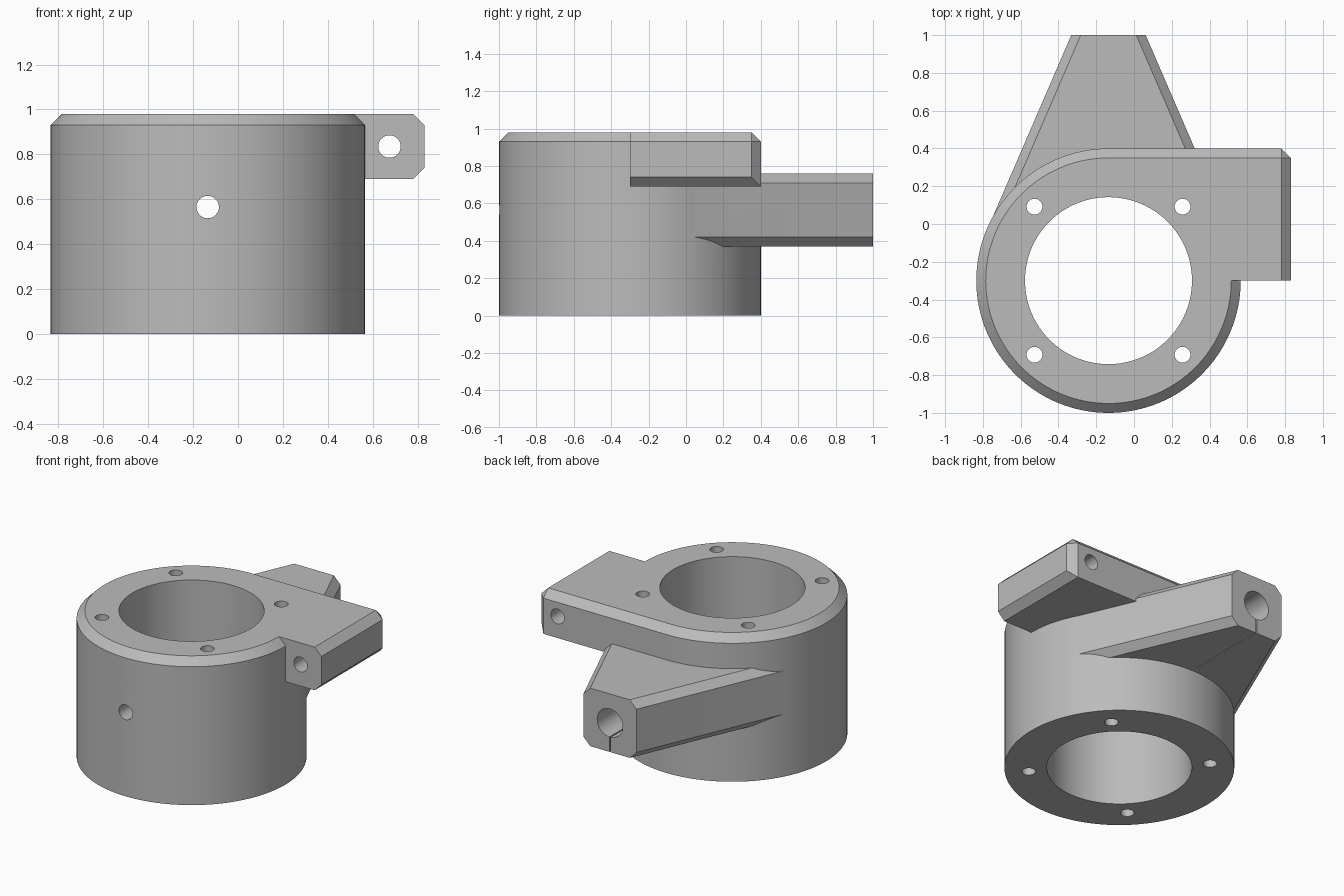
import bpy, bmesh, math
from mathutils import Matrix, Vector

if "Cube" in bpy.data.objects:
    bpy.data.objects.remove(bpy.data.objects["Cube"])

CX, CY = -0.135, -0.30      # bore axis
R, TOP, CH = 0.70, 0.98, 0.05

grey = bpy.data.materials.new("plain grey")
grey.diffuse_color = (0.5, 0.5, 0.5, 1)
grey.use_nodes = True
grey.node_tree.nodes["Principled BSDF"].inputs["Base Color"].default_value = grey.diffuse_color


def to_object(name, bm):
    bmesh.ops.recalc_face_normals(bm, faces=bm.faces)
    mesh = bpy.data.meshes.new(name)
    bm.to_mesh(mesh)
    bm.free()
    mesh.materials.append(grey)
    obj = bpy.data.objects.new(name, mesh)
    bpy.context.collection.objects.link(obj)
    return obj


def hull(name, points):
    bm = bmesh.new()
    for p in points:
        bm.verts.new(p)
    bmesh.ops.convex_hull(bm, input=bm.verts)
    bmesh.ops.dissolve_limit(bm, angle_limit=0.01, verts=bm.verts, edges=bm.edges)
    return to_object(name, bm)


def rod(name, start, end, radius, sides=32):
    start, end = Vector(start), Vector(end)
    axis = end - start
    turn = axis.to_track_quat('Z', 'Y').to_matrix().to_4x4()
    bm = bmesh.new()
    bmesh.ops.create_cone(bm, cap_ends=True, segments=sides, radius1=radius,
                          radius2=radius, depth=axis.length,
                          matrix=Matrix.Translation((start + end) / 2) @ turn)
    return to_object(name, bm)


def combine(target, tool, operation):
    mod = target.modifiers.new(operation.lower(), 'BOOLEAN')
    mod.operation, mod.solver, mod.object = operation, 'EXACT', tool
    bpy.context.view_layer.objects.active = target
    bpy.ops.object.modifier_apply(modifier=mod.name)
    bpy.data.objects.remove(tool)


# Round housing with chamfered top rim
ring = [(math.cos(a), math.sin(a)) for a in (math.tau * i / 128 for i in range(128))]
body = hull("clamp_body", [(CX + r * c, CY + r * s, z) for c, s in ring
                           for r, z in ((R, 0), (R, TOP - CH), (R - CH, TOP))])

# Side arm, tangent to the back of the housing, with chamfered end
section = [(-0.3, 0.69), (-0.3, TOP), (0.35, TOP), (0.4, TOP - CH), (0.4, 0.69)]
arm = hull("side_arm",
           [(x, y, z) for x in (CX, 0.78) for y, z in section] +
           [(0.83, y, z) for y in (-0.3, 0.35) for z in (0.74, TOP - CH)])

# Tapered rear boss, tangent to the housing on both sides
boss = []
for y, half in ((1.0, 0.197), (0.0, 0.629)):
    for side in (-1, 1):
        boss += [(CX + side * (half - inset), y, z) for inset, z in
                 ((CH, 0.37), (0, 0.42), (0, 0.71), (CH, 0.76))]
boss = hull("rear_boss", boss)

combine(body, arm, 'UNION')
combine(body, boss, 'UNION')

# Main bore and four screw holes
combine(body, rod("bore", (CX, CY, -0.2), (CX, CY, 1.2), 0.442, 128), 'DIFFERENCE')
for sx in (-1, 1):
    for sy in (-1, 1):
        x, y = CX + sx * 0.392, CY + sy * 0.392
        combine(body, rod("screw_hole", (x, y, -0.2), (x, y, 1.2), 0.042), 'DIFFERENCE')

# Cross hole, wider rear socket with slit, and arm hole
combine(body, rod("cross_hole", (CX, -1.2, 0.565), (CX, 1.2, 0.565), 0.05), 'DIFFERENCE')
combine(body, rod("rear_socket", (CX, 0.3, 0.565), (CX, 1.2, 0.565), 0.095), 'DIFFERENCE')
slit = hull("slit", [(CX + x, y, z) for x in (-0.004, 0.004)
                     for y in (0.45, 1.2) for z in (0.3, 0.565)])
combine(body, slit, 'DIFFERENCE')
combine(body, rod("arm_hole", (0.675, -0.5, 0.835), (0.675, 0.6, 0.835), 0.05), 'DIFFERENCE')

# Smooth curves, sharp chamfers
bpy.ops.object.select_all(action='DESELECT')
body.select_set(True)
bpy.context.view_layer.objects.active = body
bpy.ops.object.shade_smooth_by_angle(angle=math.radians(20))
